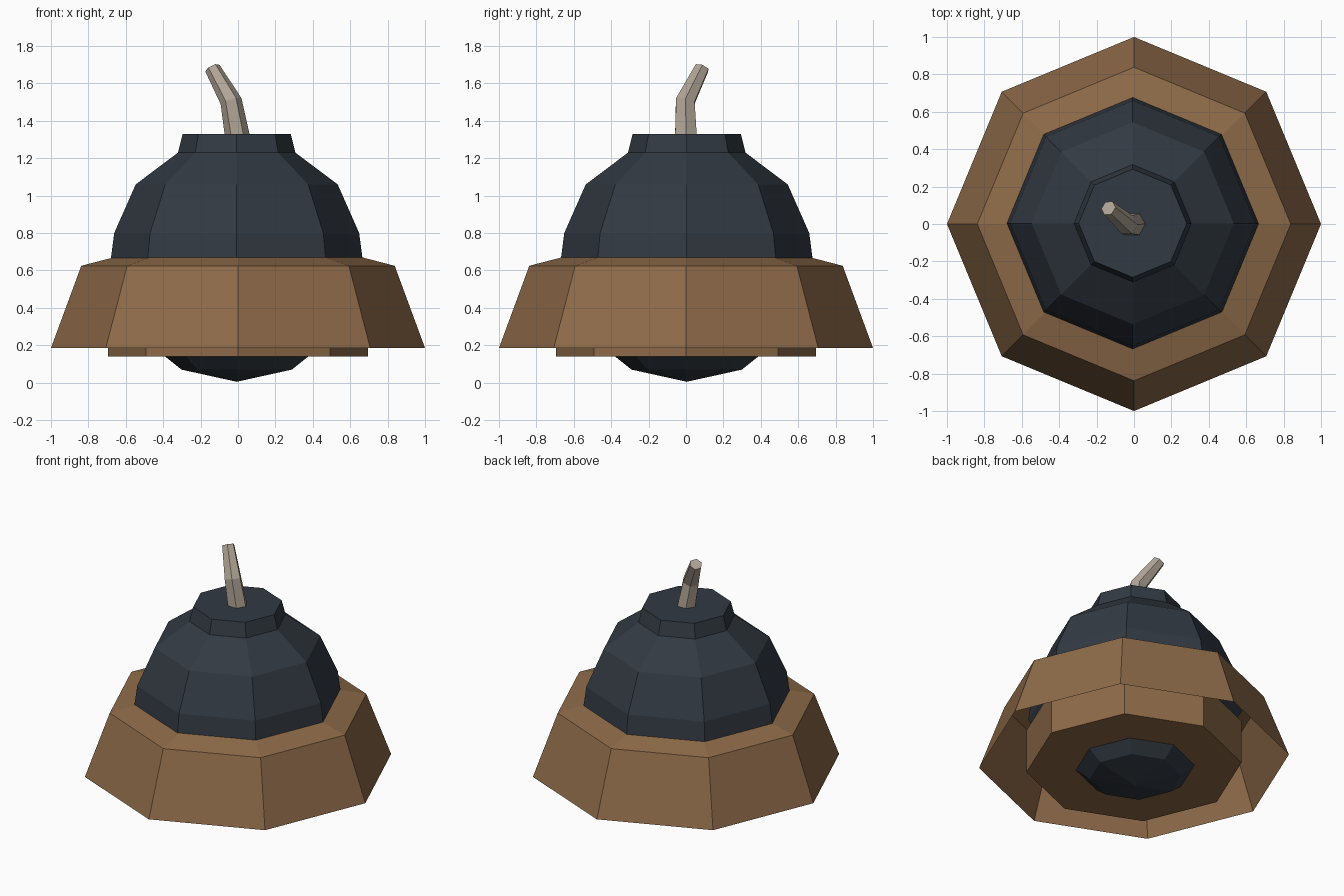
import bpy, bmesh, math
from mathutils import Vector

if "Cube" in bpy.data.objects:
    bpy.data.objects.remove(bpy.data.objects["Cube"])


def material(name, rgb):
    m = bpy.data.materials.new(name)
    m.diffuse_color = (*rgb, 1)
    m.use_nodes = True
    m.node_tree.nodes["Principled BSDF"].inputs["Base Color"].default_value = m.diffuse_color
    return m


WOOD = material("brown wood", (0.27, 0.145, 0.066))
IRON = material("dark blue iron", (0.032, 0.042, 0.055))
ROPE = material("pale grey rope", (0.43, 0.37, 0.30))


def finish(bm, name, mat):
    me = bpy.data.meshes.new(name)
    bm.to_mesh(me)
    bm.free()
    me.materials.append(mat)
    ob = bpy.data.objects.new(name, me)
    bpy.context.collection.objects.link(ob)
    return ob


def bridge(bm, rings):
    for a, b in zip(rings, rings[1:]):
        n = max(len(a), len(b))
        for i in range(n):
            j = (i + 1) % n
            if len(a) == 1:
                bm.faces.new((a[0], b[j], b[i]))
            else:
                bm.faces.new((a[i], a[j], b[j], b[i]))


def lathe(name, profile, mat, centre=(0, 0), cap_bottom=False, cap_top=False, sides=8):
    """Spin a bottom-to-top (radius, z) profile around z."""
    bm = bmesh.new()
    rings = []
    for r, z in profile:
        n = 1 if r == 0 else sides
        rings.append([bm.verts.new((centre[0] + r * math.cos(math.tau * i / sides),
                                    centre[1] + r * math.sin(math.tau * i / sides), z))
                      for i in range(n)])
    bridge(bm, rings)
    if cap_bottom:
        bm.faces.new(rings[0][::-1])
    if cap_top:
        bm.faces.new(rings[-1])
    return finish(bm, name, mat)


# Wooden skirt, open underneath
lathe("wooden_skirt", [(1.0, 0.185), (0.838, 0.625), (0.665, 0.67)], WOOD)

# Inner wooden cup holding the ball
lathe("wooden_cup", [(0.694, 0.14), (0.694, 0.45)], WOOD,
      cap_bottom=True, cap_top=True)

# Iron ball with its short neck
lathe("iron_ball", [(0, 0.005), (0.295, 0.07), (0.545, 0.27), (0.69, 0.53),
                    (0.655, 0.80), (0.54, 1.06), (0.314, 1.23), (0.289, 1.33)],
      IRON, centre=(-0.007, 0.004), cap_top=True)

# Bent fuse: six-sided rings tilted along a short path
bm = bmesh.new()
rings = []
for pos, radius, aim in [((0.0, 0.0, 1.30), 0.068, (0, 0, 1)),
                         ((-0.037, -0.004, 1.505), 0.058, (-0.3, 0.2, 1)),
                         ((-0.137, 0.085, 1.682), 0.042, (-0.5, 0.4, 1))]:
    turn = Vector((0, 0, 1)).rotation_difference(Vector(aim))
    rings.append([bm.verts.new(Vector(pos) + turn @ Vector(
        (radius * math.cos(math.tau * i / 6), radius * math.sin(math.tau * i / 6), 0)))
        for i in range(6)])
bridge(bm, rings)
bm.faces.new(rings[-1])
finish(bm, "fuse", ROPE)
